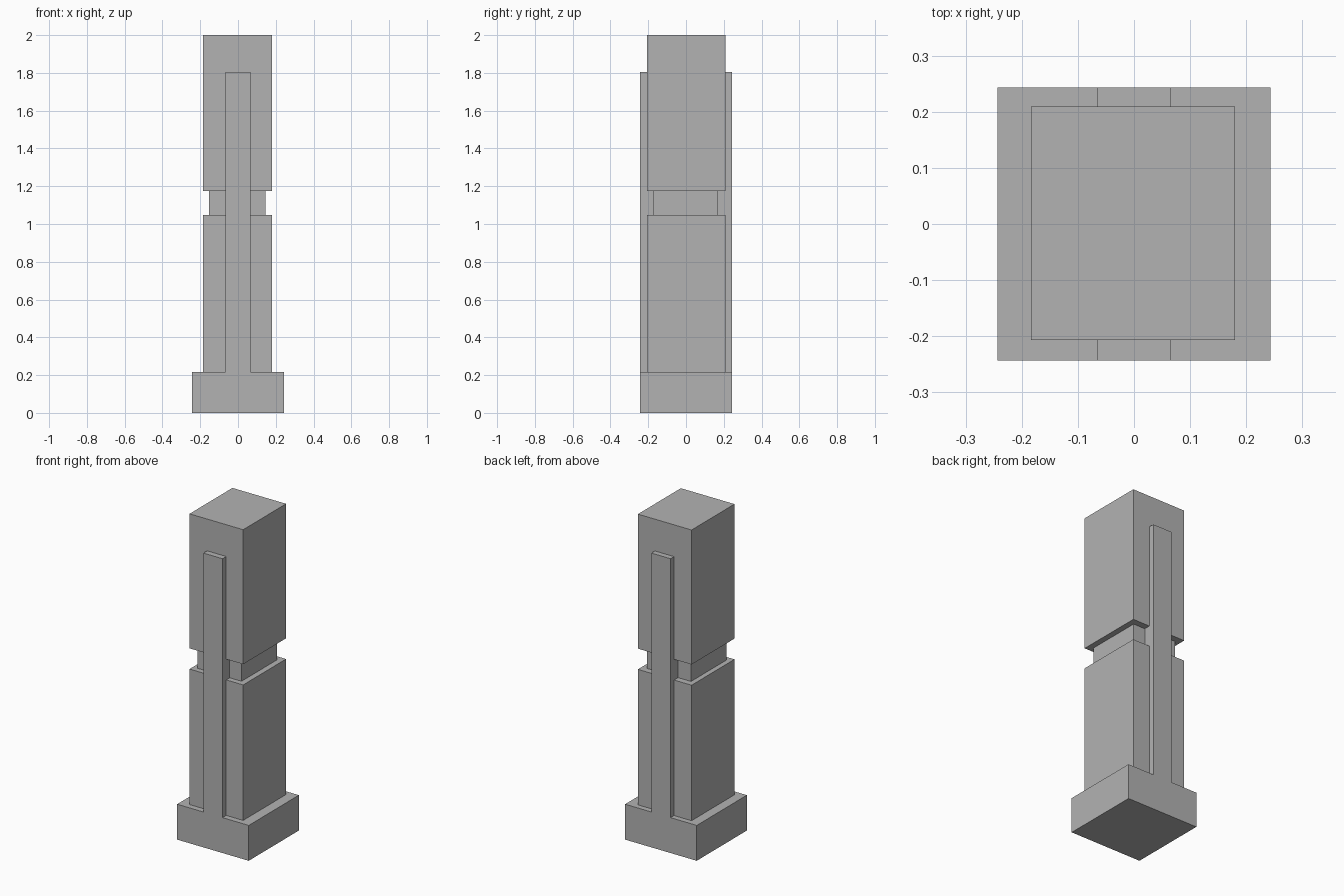
import bpy
import bmesh

cube = bpy.data.objects.get("Cube")
if cube:
    bpy.data.objects.remove(cube, do_unlink=True)

# Single grey finish
GREY = (0.45, 0.45, 0.45, 1.0)
grey = bpy.data.materials.new("plain_grey")
grey.use_nodes = True
grey.diffuse_color = GREY
grey.node_tree.nodes["Principled BSDF"].inputs["Base Color"].default_value = GREY


def add_object(name, bm):
    bmesh.ops.recalc_face_normals(bm, faces=bm.faces)
    mesh = bpy.data.meshes.new(name)
    bm.to_mesh(mesh)
    bm.free()
    mesh.materials.append(grey)
    obj = bpy.data.objects.new(name, mesh)
    bpy.context.collection.objects.link(obj)
    return obj


def prism(name, outline, direction):
    """Extrude a closed outline of 3D points along a direction."""
    bm = bmesh.new()
    face = bm.faces.new([bm.verts.new(p) for p in outline])
    result = bmesh.ops.extrude_face_region(bm, geom=[face], use_keep_orig=True)
    moved = [v for v in result["geom"] if isinstance(v, bmesh.types.BMVert)]
    bmesh.ops.translate(bm, verts=moved, vec=direction)
    return add_object(name, bm)


def block(name, x, y, z):
    """Box spanning the (low, high) ranges on each axis."""
    outline = [(x[0], y[0], z[0]), (x[1], y[0], z[0]),
               (x[1], y[1], z[0]), (x[0], y[1], z[0])]
    return prism(name, outline, (0, 0, z[1] - z[0]))


# Plinth and the front and back ribs, flush with each other: an upside-down T
HALF, RIB, PLINTH_TOP, RIB_TOP = 0.243, 0.065, 0.217, 1.805
right_side = [(HALF, 0), (HALF, PLINTH_TOP), (RIB, PLINTH_TOP), (RIB, RIB_TOP)]
left_side = [(-x, z) for x, z in reversed(right_side)]
prism("plinth_with_ribs",
      [(x, -HALF, z) for x, z in right_side + left_side], (0, 2 * HALF, 0))

# Column in two blocks with a recessed neck between them
COLUMN_X, COLUMN_Y = (-0.184, 0.18), (-0.207, 0.209)
NECK_X, NECK_Y = (-0.153, 0.145), (-0.173, 0.17)
NECK_BOTTOM, NECK_TOP = 1.048, 1.175
block("lower_column", COLUMN_X, COLUMN_Y, (PLINTH_TOP, NECK_BOTTOM))
block("neck", NECK_X, NECK_Y, (NECK_BOTTOM, NECK_TOP))
block("upper_column", COLUMN_X, COLUMN_Y, (NECK_TOP, 2.0))
